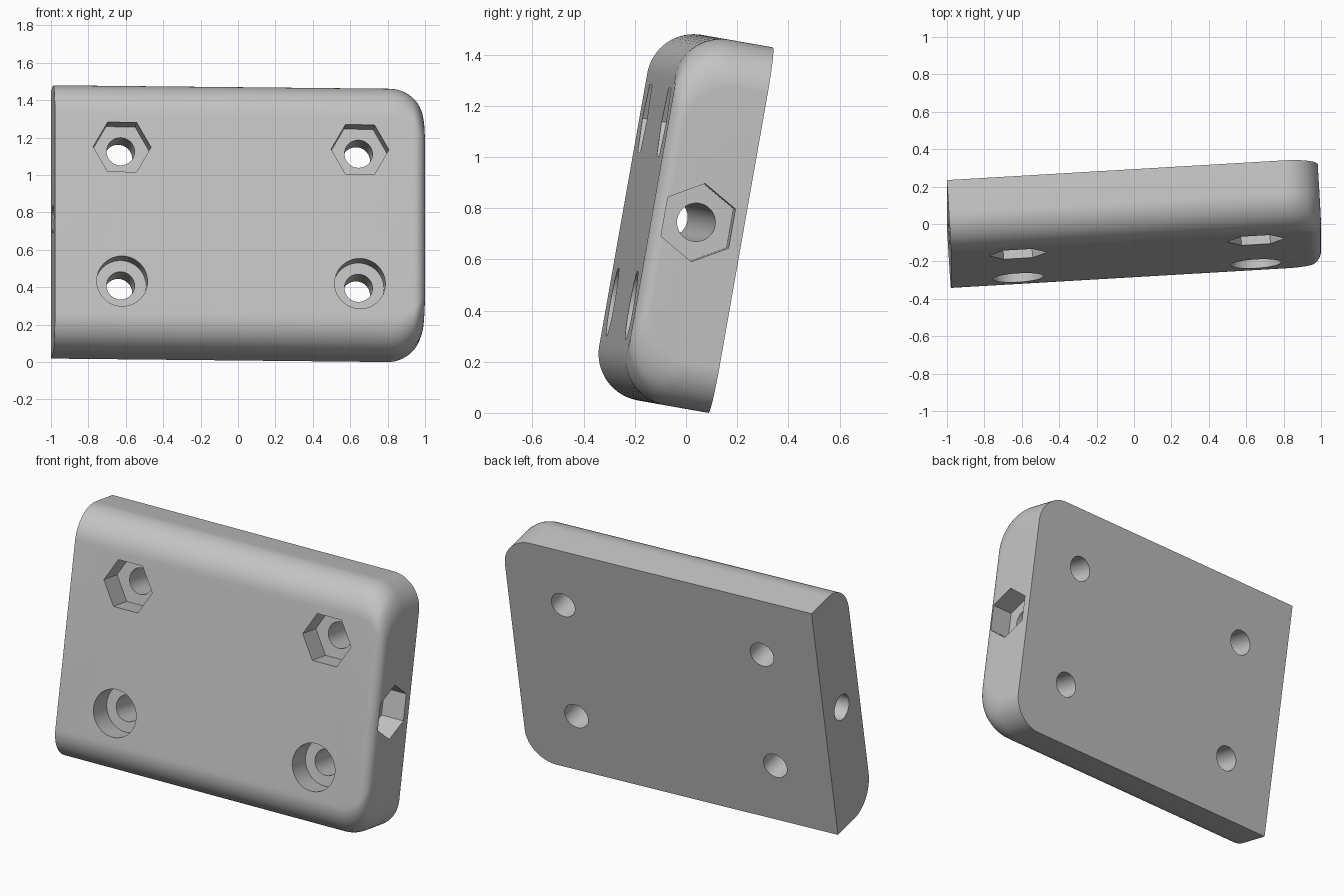
import bpy, bmesh, math
from math import sin, cos, pi, sqrt, radians
from mathutils import Matrix, Vector

cube = bpy.data.objects.get("Cube")
if cube:
    bpy.data.objects.remove(cube, do_unlink=True)

# Plate size: length (x), thickness (y), height (z) before leaning
L, T, H = 1.986, 0.36, 1.45
R_LONG = 0.185    # rounding of front long edges and of the end corners
R_END = 0.06      # rounding of the front edge at the end
BORE, ACROSS, DEPTH = 0.075, 0.155, 0.14

grey = bpy.data.materials.new("light_grey")
grey.use_nodes = True
grey.diffuse_color = (0.55, 0.55, 0.55, 1)
grey.node_tree.nodes["Principled BSDF"].inputs["Base Color"].default_value = (0.55, 0.55, 0.55, 1)


def make_object(name, bm):
    bmesh.ops.recalc_face_normals(bm, faces=bm.faces)
    mesh = bpy.data.meshes.new(name)
    bm.to_mesh(mesh)
    bm.free()
    mesh.materials.append(grey)
    obj = bpy.data.objects.new(name, mesh)
    bpy.context.collection.objects.link(obj)
    return obj


def round_off(s, r):
    """How far a rounded edge falls back at distance s from the end."""
    return r - sqrt(max(0, r * r - (r - s) ** 2)) if s < r else 0


def section(bm, s, steps=16):
    """Cross-section at distance s from the right end."""
    half = H / 2 - round_off(s, R_LONG)
    front = -T / 2 + round_off(s, R_END)
    pts = [(T / 2, -half)]
    for side in (-1, 1):
        arc = []
        for i in range(steps + 1):
            a = pi / 2 * i / steps
            arc.append((front + R_LONG * (1 - sin(a)), side * (half - R_LONG * (1 - cos(a)))))
        pts += arc if side < 0 else arc[::-1]
    pts.append((T / 2, half))
    return [bm.verts.new((L / 2 - s, y, z)) for y, z in pts]


# Plate body: loft of sections from the square end to the rounded end
bm = bmesh.new()
angles = [pi / 2 * i / 16 for i in range(17)]
stations = {round(r * (1 - cos(a)), 5) for r in (R_LONG, R_END) for a in angles}
loops = [section(bm, s) for s in sorted(stations | {L})]
for a, b in zip(loops, loops[1:]):
    n = len(a)
    for i in range(n):
        j = (i + 1) % n
        bm.faces.new((a[i], a[j], b[j], b[i]))
bm.faces.new(loops[0])
bm.faces.new(loops[-1])
plate = make_object("mounting_plate", bm)


def cutter(name, radius, sides, start, direction, length, corner):
    """Prism from start along direction, with a vertex pointing to corner."""
    d, c = Vector(direction), Vector(corner)
    e = d.cross(c)
    bm = bmesh.new()
    ring = [Vector(start) + radius * (cos(2 * pi * i / sides) * c + sin(2 * pi * i / sides) * e)
            for i in range(sides)]
    base = bm.faces.new([bm.verts.new(p) for p in ring])
    ext = bmesh.ops.extrude_face_region(bm, geom=[base])
    bmesh.ops.translate(bm, vec=d * length,
                        verts=[v for v in ext["geom"] if isinstance(v, bmesh.types.BMVert)])
    obj = make_object(name, bm)
    obj.hide_render = True
    return obj


# Pockets and screw holes: hexagonal on top, round below, one through the length
front, into, x_axis, z_axis = -T / 2, (0, 1, 0), (1, 0, 0), (0, 0, 1)
pockets, bores = [], []
for x in (-0.633, 0.641):
    for z, sides, radius in ((0.364, 6, ACROSS), (-0.364, 48, 0.136)):
        pockets.append(cutter("pocket_cutter", radius, sides, (x, front - 0.1, z), into, DEPTH + 0.1, x_axis))
        bores.append(cutter("bore_cutter", BORE, 48, (x, front - 0.1, z), into, T + 0.2, x_axis))
pockets.append(cutter("end_pocket_cutter", ACROSS, 6, (L / 2 + 0.1, 0, 0), (-1, 0, 0), DEPTH + 0.1, z_axis))
bores.append(cutter("long_bore_cutter", BORE, 48, (L / 2 + 0.1, 0, 0), (-1, 0, 0), L + 0.2, z_axis))

bpy.context.view_layer.objects.active = plate
plate.select_set(True)
for tool in pockets + bores:
    mod = plate.modifiers.new("cut", 'BOOLEAN')
    mod.operation, mod.solver, mod.object = 'DIFFERENCE', 'EXACT', tool
    bpy.ops.object.modifier_apply(modifier=mod.name)
for tool in pockets + bores:
    bpy.data.objects.remove(tool, do_unlink=True)

# Lean the plate back and turn it slightly, then stand it centred on the ground
plate.data.transform(Matrix.Rotation(radians(-10), 4, 'X') @ Matrix.Rotation(radians(3.4), 4, 'Z'))
lo = [min(v.co[k] for v in plate.data.vertices) for k in range(3)]
hi = [max(v.co[k] for v in plate.data.vertices) for k in range(3)]
plate.data.transform(Matrix.Translation((-(lo[0] + hi[0]) / 2, -(lo[1] + hi[1]) / 2, -lo[2])))
bpy.ops.object.shade_smooth_by_angle(angle=radians(30))
